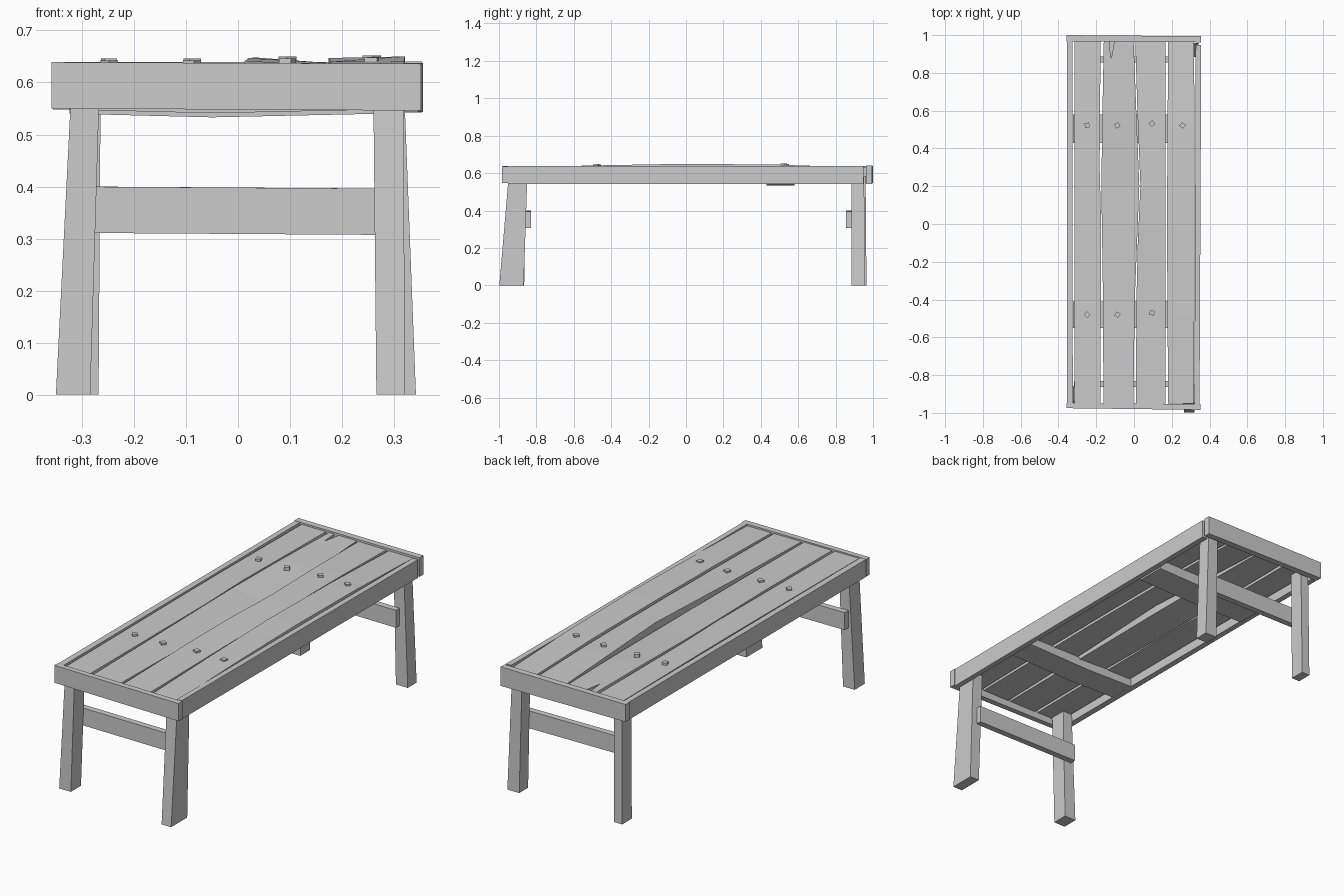
import bpy, bmesh, math
from mathutils import Matrix, Vector

cube = bpy.data.objects.get("Cube")
if cube:
    bpy.data.objects.remove(cube, do_unlink=True)

GREY = (0.6, 0.6, 0.6, 1.0)
mat = bpy.data.materials.new("plain grey wood")
mat.use_nodes = True
mat.diffuse_color = GREY
bsdf = next(n for n in mat.node_tree.nodes if n.type == 'BSDF_PRINCIPLED')
bsdf.inputs["Base Color"].default_value = GREY


def loft(name, rings):
    """Solid skin through a row of matching outlines, capped at both ends."""
    bm = bmesh.new()
    rows = [[bm.verts.new(p) for p in ring] for ring in rings]
    n = len(rows[0])
    for a, b in zip(rows, rows[1:]):
        for i in range(n):
            j = (i + 1) % n
            bm.faces.new((a[i], a[j], b[j], b[i]))
    bm.faces.new(rows[0])
    bm.faces.new(rows[-1])
    bmesh.ops.recalc_face_normals(bm, faces=bm.faces)
    mesh = bpy.data.meshes.new(name)
    bm.to_mesh(mesh)
    bm.free()
    mesh.materials.append(mat)
    obj = bpy.data.objects.new(name, mesh)
    bpy.context.collection.objects.link(obj)
    return obj


def along_y(name, sections, thick):
    """Board along y; each section is y, x0, x1, top z at x0, top z at x1."""
    return loft(name, [[(x0, y, z0), (x1, y, z1), (x1, y, z1 - thick), (x0, y, z0 - thick)]
                       for y, x0, x1, z0, z1 in sections])


def along_x(name, sections):
    """Board along x; each section is x, y0, y1, z0, z1."""
    return loft(name, [[(x, y0, z0), (x, y1, z0), (x, y1, z1), (x, y0, z1)]
                       for x, y0, y1, z0, z1 in sections])


def leg(name, foot, head):
    """Splayed post between two x0, x1, y0, y1 rectangles."""
    rings = []
    for (x0, x1, y0, y1), z in ((foot, 0.0), (head, 0.595)):
        rings.append([(x0, y0, z), (x1, y0, z), (x1, y1, z), (x0, y1, z)])
    loft(name, rings)


# Warped top planks
T = 0.048
along_y("plank_outer_right", [(-0.95, -0.316, -0.178, 0.632, 0.632),
                              (0.0, -0.316, -0.174, 0.636, 0.635),
                              (0.3, -0.316, -0.182, 0.636, 0.635),
                              (0.965, -0.316, -0.177, 0.631, 0.631)], T)
split_plank = along_y("plank_inner_right", [(-0.95, -0.162, -0.003, 0.631, 0.631),
                                            (-0.4, -0.164, 0.004, 0.636, 0.629),
                                            (0.2, -0.173, 0.028, 0.636, 0.612),
                                            (0.6, -0.167, 0.012, 0.636, 0.624),
                                            (0.965, -0.160, -0.002, 0.631, 0.631)], T)
along_y("plank_inner_left", [(-0.95, 0.010, 0.166, 0.630, 0.630),
                             (-0.4, 0.013, 0.167, 0.641, 0.636),
                             (-0.1, 0.020, 0.168, 0.647, 0.638),
                             (0.2, 0.034, 0.168, 0.648, 0.638),
                             (0.6, 0.018, 0.167, 0.640, 0.637),
                             (0.965, 0.007, 0.166, 0.630, 0.630)], T)
along_y("plank_outer_left", [(-0.95, 0.180, 0.318, 0.629, 0.629),
                             (-0.5, 0.178, 0.319, 0.640, 0.641),
                             (0.0, 0.174, 0.321, 0.647, 0.650),
                             (0.5, 0.178, 0.320, 0.643, 0.645),
                             (0.965, 0.180, 0.318, 0.629, 0.629)], T)

# Split in the end of one plank
wedge = loft("split_cutter", [[(-0.132, 0.98, z), (-0.102, 0.98, z), (-0.122, 0.87, z)]
                              for z in (0.605, 0.66)])
wedge.hide_render = True
cut = split_plank.modifiers.new("split", 'BOOLEAN')
cut.operation = 'DIFFERENCE'
cut.object = wedge
bpy.context.view_layer.objects.active = split_plank
bpy.ops.object.modifier_apply(modifier="split")
bpy.data.objects.remove(wedge, do_unlink=True)

# Frame rails
along_y("side_rail_right", [(-0.95, -0.356, -0.324, 0.638, 0.638),
                            (0.966, -0.354, -0.326, 0.638, 0.638)], 0.09)
along_y("side_rail_left", [(-0.952, 0.320, 0.347, 0.637, 0.637),
                           (0.948, 0.327, 0.356, 0.637, 0.637)], 0.094)
along_x("end_rail_front", [(-0.358, -0.975, -0.948, 0.550, 0.639),
                           (0.352, -0.984, -0.953, 0.546, 0.636)])
along_x("end_rail_back", [(-0.358, 0.967, 1.0, 0.550, 0.639),
                          (0.354, 0.962, 0.994, 0.542, 0.640)])

# Battens under the planks
for name, y0, y1, low in (("batten_front", -0.55, -0.41, 0.541), ("batten_back", 0.43, 0.58, 0.533)):
    along_x(name, [(-0.324, y0, y1, low + 0.007, 0.59), (-0.05, y0, y1, low, 0.59),
                   (0.318, y0, y1, low + 0.008, 0.59)])

# Splayed legs
leg("leg_front_right", (-0.350, -0.284, -0.947, -0.865), (-0.320, -0.266, -0.942, -0.858))
leg("leg_front_left", (0.266, 0.320, -0.998, -0.868), (0.260, 0.319, -0.947, -0.848))
leg("leg_back_right", (-0.314, -0.268, 0.887, 0.965), (-0.310, -0.264, 0.885, 0.960))
leg("leg_back_left", (0.275, 0.342, 0.885, 0.957), (0.262, 0.319, 0.885, 0.952))

# Stretchers on the inner faces of the legs
for name, x0, x1, y0, y1 in (("stretcher_front", -0.318, 0.288, -0.862, -0.830),
                             ("stretcher_back", -0.290, 0.296, 0.855, 0.887)):
    along_x(name, [(x0, y0, y1, 0.311, 0.400), (x1, y0, y1, 0.307, 0.396)])

# Square nail heads
for y, spin, lift in ((-0.48, 45, 0), (0.522, 15, 0.004)):
    for i, (x, top) in enumerate(((-0.248, 0.642), (-0.088, 0.642), (0.095, 0.646), (0.257, 0.648))):
        turn = Matrix.Rotation(math.radians(spin + 12 * i), 3, 'Z')
        corners = [turn @ Vector((sx * 0.0125, sy * 0.0125, 0))
                   for sx, sy in ((-1, -1), (1, -1), (1, 1), (-1, 1))]
        base = Vector((x, y + (0.01 if i == 2 else 0), 0))
        loft("nail_head", [[base + c + Vector((0, 0, z)) for c in corners]
                           for z in (0.615, top + lift)])
